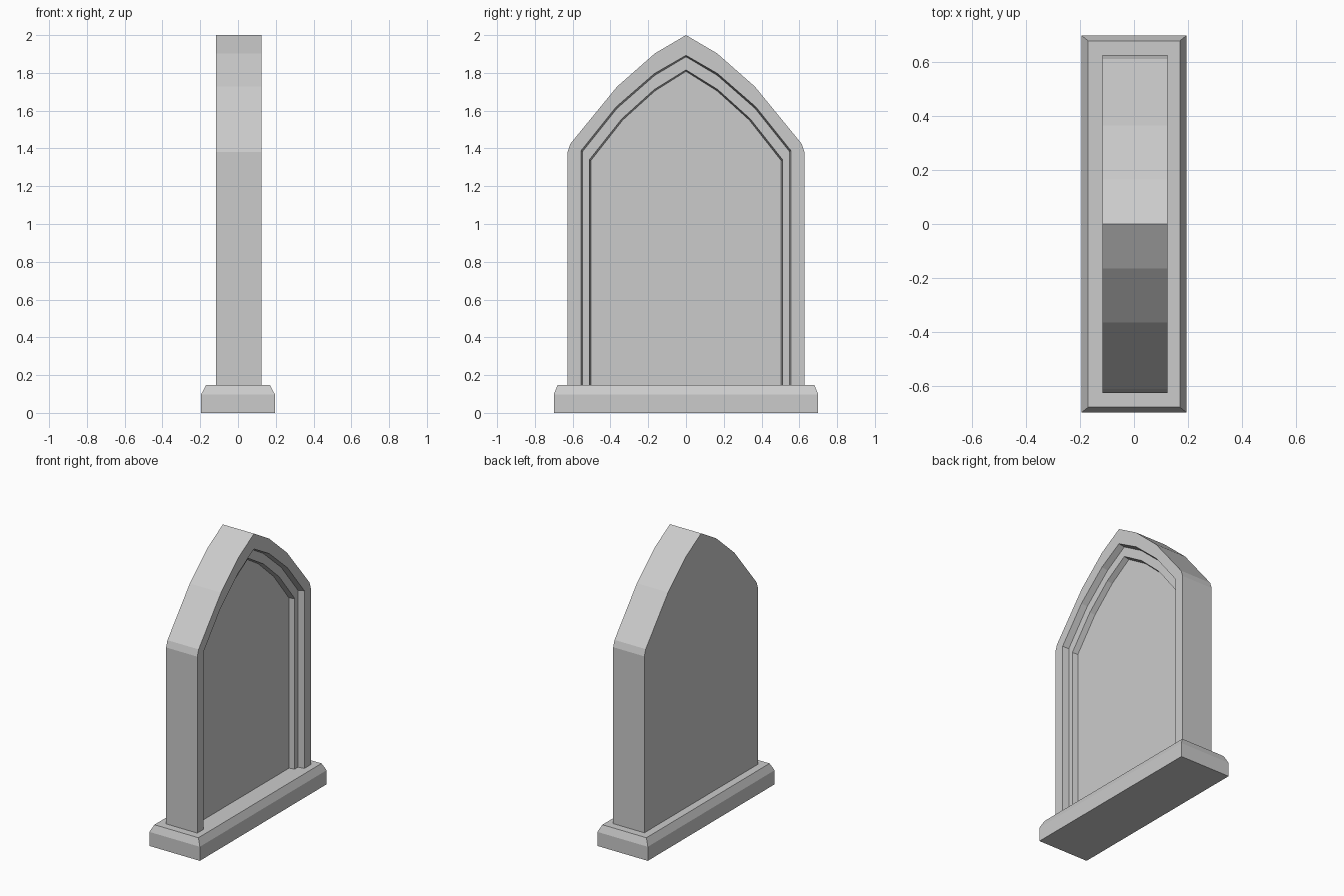
import bpy, bmesh

if "Cube" in bpy.data.objects:
    bpy.data.objects.remove(bpy.data.objects["Cube"])


def make_object(name, bm):
    bmesh.ops.recalc_face_normals(bm, faces=bm.faces)
    mesh = bpy.data.meshes.new(name)
    bm.to_mesh(mesh)
    bm.free()
    obj = bpy.data.objects.new(name, mesh)
    bpy.context.collection.objects.link(obj)
    return obj


def bridge(bm, a, b, closed):
    n = len(a)
    for i in range(n if closed else n - 1):
        j = (i + 1) % n
        bm.faces.new((a[i], a[j], b[j], b[i]))


# Plinth with chamfered top edge
bm = bmesh.new()
rings = []
for hx, hy, z in [(0.195, 0.7, 0), (0.195, 0.7, 0.098), (0.17, 0.68, 0.147)]:
    rings.append([bm.verts.new((sx * hx, sy * hy, z))
                  for sx, sy in [(-1, -1), (1, -1), (1, 1), (-1, 1)]])
bridge(bm, rings[0], rings[1], True)
bridge(bm, rings[1], rings[2], True)
bm.faces.new(rings[0])
bm.faces.new(rings[2])
make_object("plinth", bm)

# Pointed arch half profiles (y, z): outer edge, first step, second step
FLOOR = 0.14
outer = [(0.627, FLOOR), (0.627, 1.38), (0.612, 1.425), (0.365, 1.727), (0.165, 1.903), (0, 2.0)]
rim = [(0.556, FLOOR), (0.556, 1.34), (0.556, 1.388), (0.37, 1.62), (0.168, 1.796), (0, 1.893)]
rim_in = [(0.548, FLOOR), (0.548, 1.335), (0.548, 1.383), (0.365, 1.612), (0.165, 1.787), (0, 1.885)]
step = [(0.512, FLOOR), (0.512, 1.30), (0.512, 1.34), (0.34, 1.557), (0.168, 1.712), (0, 1.816)]
step_in = [(0.504, FLOOR), (0.504, 1.295), (0.504, 1.335), (0.335, 1.55), (0.165, 1.704), (0, 1.808)]

# Slab with stepped arched recess on the +x side
bm = bmesh.new()
loops = []
for half, x in [(outer, -0.117), (outer, 0.124), (rim, 0.124),
                (rim_in, 0.08), (step, 0.08), (step_in, 0.042)]:
    pts = half + [(-y, z) for y, z in reversed(half[:-1])]
    loops.append([bm.verts.new((x, y, z)) for y, z in pts])
for a, b in zip(loops, loops[1:]):
    bridge(bm, a, b, False)
bm.faces.new(loops[0])
bm.faces.new(loops[-1])
# Underside, hidden inside the plinth
bm.faces.new([l[0] for l in loops] + [l[-1] for l in reversed(loops)])
make_object("arched_slab", bm)
